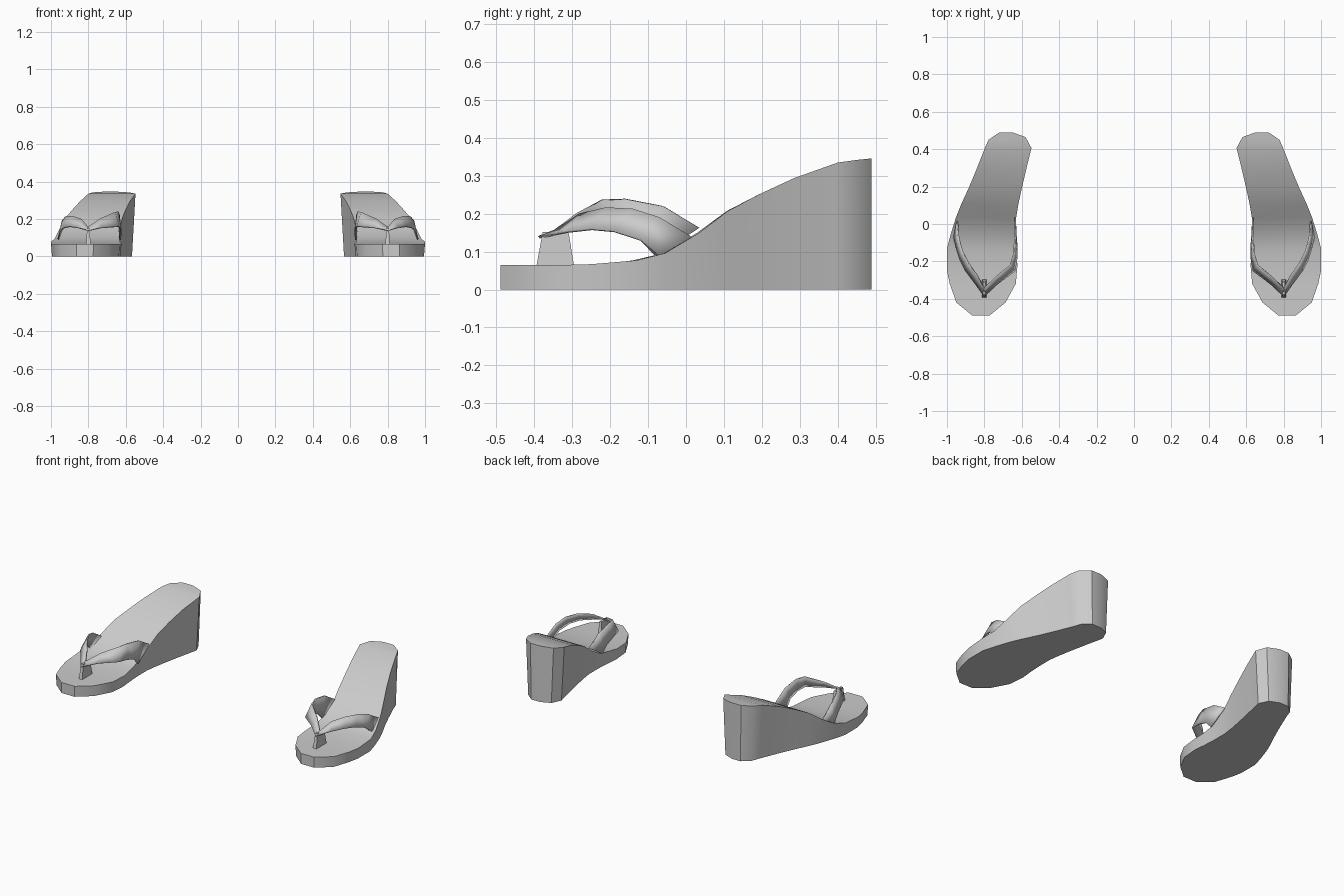
import bpy, bmesh, math
from mathutils import Vector

if "Cube" in bpy.data.objects:
    bpy.data.objects.remove(bpy.data.objects["Cube"])


def make_object(name, bm, solid=0.0):
    bmesh.ops.recalc_face_normals(bm, faces=bm.faces)
    mesh = bpy.data.meshes.new(name)
    bm.to_mesh(mesh)
    bm.free()
    ob = bpy.data.objects.new(name, mesh)
    bpy.context.collection.objects.link(ob)
    if solid:
        mod = ob.modifiers.new("thickness", "SOLIDIFY")
        mod.thickness = solid
        mod.offset = 0
    bpy.ops.object.select_all(action='DESELECT')
    ob.select_set(True)
    bpy.context.view_layer.objects.active = ob
    bpy.ops.object.shade_smooth_by_angle(angle=math.radians(35))
    return ob


def wedge_sole(name, side):
    # Rows from heel to toe: outer x, outer y, inner x, inner y, top height
    rows = [(.72, .49, .65, .49, .346), (.778, .45, .58, .465, .342),
            (.80, .40, .548, .406, .335), (.845, .285, .578, .285, .294),
            (.885, .19, .60, .19, .25), (.922, .11, .618, .107, .207),
            (.952, .035, .631, .03, .15), (.98, -.055, .634, -.06, .096),
            (1.0, -.13, .631, -.14, .077), (1.0, -.25, .623, -.22, .067),
            (.985, -.32, .632, -.32, .065), (.95, -.42, .687, -.42, .065),
            (.864, -.49, .773, -.49, .065)]
    bm = bmesh.new()
    top, bottom = [], []
    for xo, yo, xi, yi, z in rows:
        mid = (xo + xi) / 2
        k = 0.97 - 0.12 * max(0, min(1, (yo + .1) / .5))   # heel tapers to the ground
        top.append((bm.verts.new((side * xo, yo, z)), bm.verts.new((side * xi, yi, z))))
        bottom.append((bm.verts.new((side * (mid + (xo - mid) * k), yo, 0)),
                       bm.verts.new((side * (mid + (xi - mid) * k), yi, 0))))
    for i in range(len(rows) - 1):
        bm.faces.new((top[i][0], top[i][1], top[i + 1][1], top[i + 1][0]))
        bm.faces.new((bottom[i][0], bottom[i + 1][0], bottom[i + 1][1], bottom[i][1]))
        for s in (0, 1):
            bm.faces.new((top[i][s], top[i + 1][s], bottom[i + 1][s], bottom[i][s]))
    for i in (0, -1):
        bm.faces.new((top[i][0], top[i][1], bottom[i][1], bottom[i][0]))
    return make_object(name, bm)


def strap(name, side, upper, lower):
    bm = bmesh.new()
    pairs = [[bm.verts.new((side * x, y, z)) for x, y, z in p] for p in zip(upper, lower)]
    for a, b in zip(pairs, pairs[1:]):
        bm.faces.new((a[0], b[0], b[1], a[1]))
    return make_object(name, bm, 0.008)


def toe_post(name, side):
    # Flat tapered post between the toes
    bm = bmesh.new()
    rings = []
    for y0, y1, z, w in ((-.395, -.295, .06, .012), (-.378, -.31, .152, .007)):
        rings.append([bm.verts.new((side * (.80 + dx), y, z))
                      for dx, y in ((-w, y0), (w, y0), (w, y1), (-w, y1))])
    for i in range(4):
        j = (i + 1) % 4
        bm.faces.new((rings[0][i], rings[0][j], rings[1][j], rings[1][i]))
    bm.faces.new(rings[0])
    bm.faces.new(rings[1])
    return make_object(name, bm)


inner_upper = [(.802, -.345, .155), (.74, -.285, .20), (.66, -.22, .236),
               (.642, -.16, .239), (.636, -.06, .22), (.636, .035, .163)]
inner_lower = [(.802, -.388, .138), (.73, -.32, .153), (.638, -.25, .159),
               (.628, -.19, .153), (.626, -.12, .13), (.63, -.08, .087)]
outer_upper = [(.80, -.345, .155), (.835, -.28, .198), (.885, -.21, .215),
               (.92, -.14, .212), (.938, -.07, .19), (.945, .015, .138)]
outer_lower = [(.80, -.388, .138), (.855, -.31, .153), (.90, -.25, .159),
               (.93, -.19, .153), (.952, -.12, .13), (.962, -.07, .088)]

# Mirrored pair of sandals
for label, side in (("left", -1), ("right", 1)):
    wedge_sole(label + "_wedge_sole", side)
    strap(label + "_inner_strap", side, inner_upper, inner_lower)
    strap(label + "_outer_strap", side, outer_upper, outer_lower)
    toe_post(label + "_toe_post", side)
